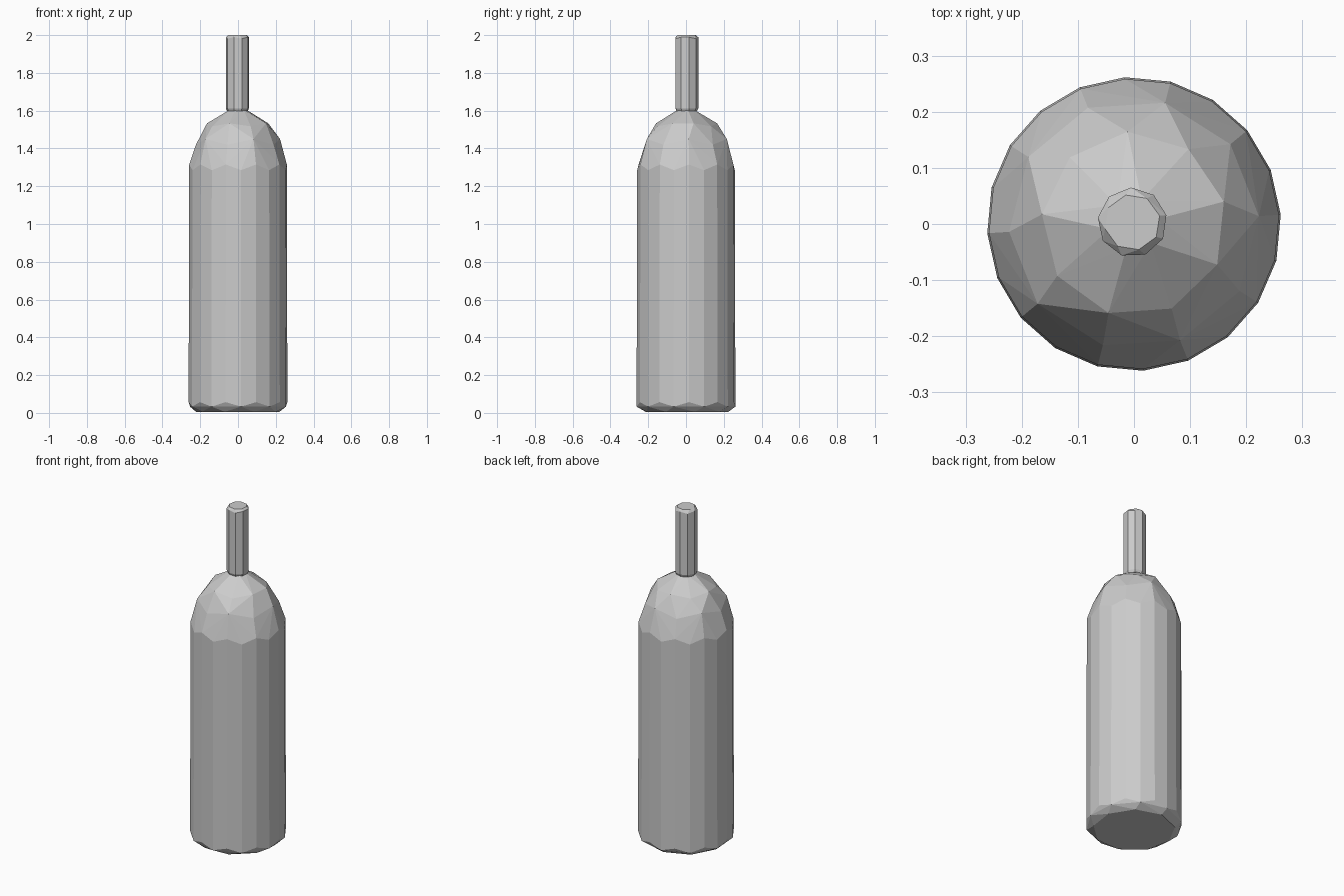
import bpy, bmesh
from math import cos, sin, tau

if "Cube" in bpy.data.objects:
    bpy.data.objects.remove(bpy.data.objects["Cube"], do_unlink=True)

# One plain grey for the whole bottle
grey = bpy.data.materials.new("plain grey")
grey.use_nodes = True
colour = (0.6, 0.6, 0.6, 1)
grey.diffuse_color = colour
grey.node_tree.nodes["Principled BSDF"].inputs["Base Color"].default_value = colour


def faceted_solid(name, rings, centre=(0, 0)):
    """Hull around rings of (sides, radius, height, zigzag, turn)."""
    bm = bmesh.new()
    for sides, radius, height, zigzag, turn in rings:
        for i in range(sides):
            a = tau * (i + turn) / sides
            z = height + zigzag * (-1) ** i
            bm.verts.new((centre[0] + radius * cos(a), centre[1] + radius * sin(a), z))
    hull = bmesh.ops.convex_hull(bm, input=bm.verts)
    loose = set(hull["geom_interior"] + hull["geom_unused"])
    bmesh.ops.delete(bm, geom=[v for v in loose if isinstance(v, bmesh.types.BMVert)],
                     context="VERTS")
    bmesh.ops.recalc_face_normals(bm, faces=bm.faces)
    mesh = bpy.data.meshes.new(name)
    bm.to_mesh(mesh)
    bm.free()
    mesh.materials.append(grey)
    obj = bpy.data.objects.new(name, mesh)
    bpy.context.collection.objects.link(obj)
    return obj


# Body with chipped foot and coarse domed shoulder
faceted_solid("bottle_body", [
    (9, 0.225, 0.006, 0, 0.3),
    (20, 0.262, 0.045, 0.012, 0.2),
    (20, 0.259, 1.30, 0.015, 0.2),
    (10, 0.223, 1.435, 0.015, 0.1),
    (9, 0.165, 1.525, 0.008, 0.35),
    (6, 0.045, 1.605, 0, 0.2),
])

# Narrow neck with slightly chamfered ends
faceted_solid("bottle_neck", [
    (9, 0.055, 1.597, 0, 0.3),
    (9, 0.062, 1.612, 0, 0.3),
    (9, 0.062, 1.985, 0.004, 0.3),
    (8, 0.05, 2.0, 0, 0.3),
], centre=(-0.003, 0.003))
